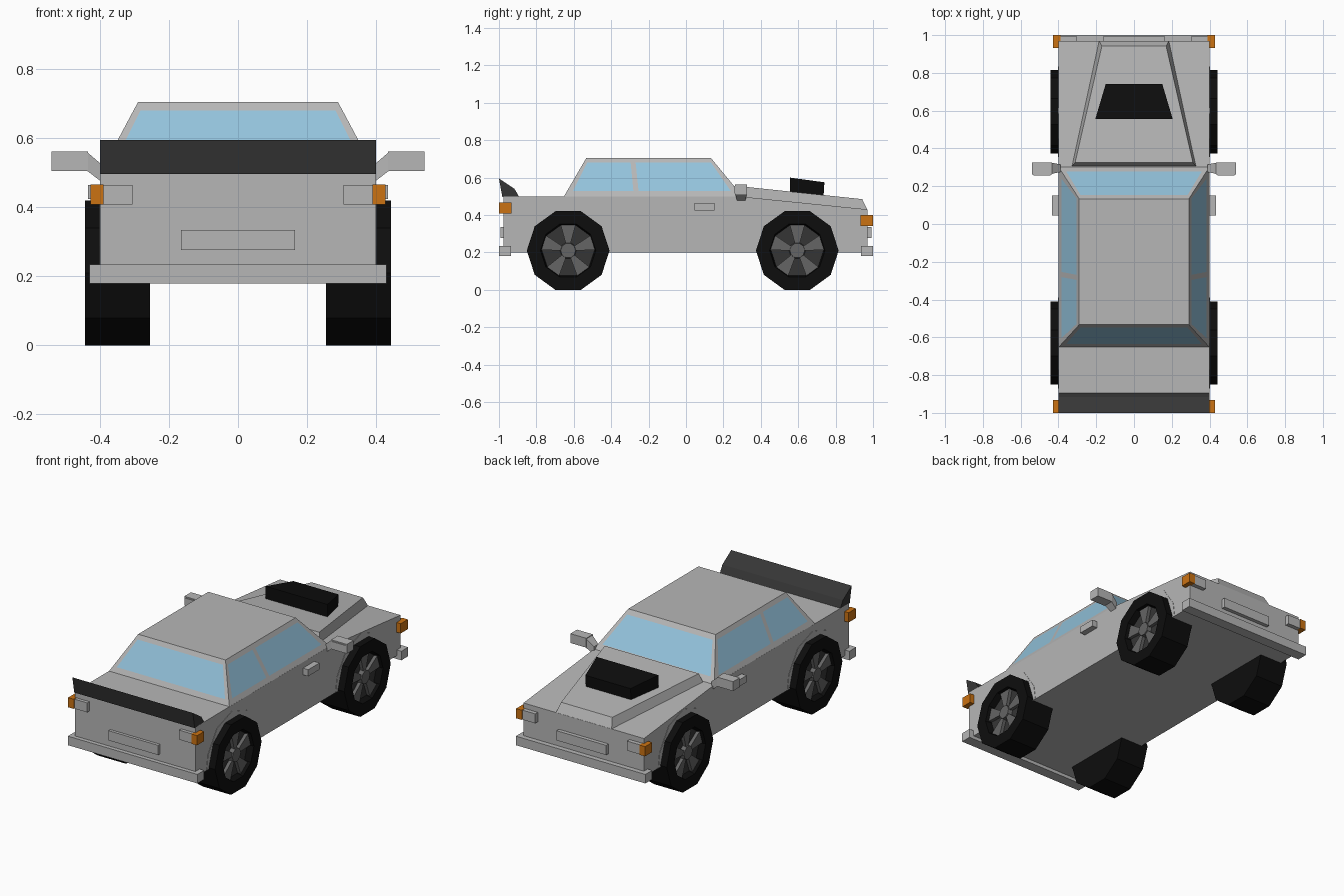
import bpy, bmesh, math
from mathutils import Vector

if "Cube" in bpy.data.objects:
    bpy.data.objects.remove(bpy.data.objects["Cube"])


def material(name, rgb):
    m = bpy.data.materials.new(name)
    m.diffuse_color = (*rgb, 1)
    m.use_nodes = True
    m.node_tree.nodes["Principled BSDF"].inputs["Base Color"].default_value = m.diffuse_color
    return m


GREY = material("body_grey", (0.47, 0.47, 0.47))
GLASS = material("window_blue", (0.29, 0.54, 0.71))
BLACK = material("rubber_black", (0.004, 0.004, 0.004))
DARK = material("trim_dark", (0.036, 0.036, 0.036))
RIM = material("rim_grey", (0.13, 0.13, 0.13))
ORANGE = material("signal_orange", (0.6, 0.17, 0.006))


def finish(name, bm, *mats, normals=True):
    if normals:
        bmesh.ops.recalc_face_normals(bm, faces=bm.faces)
    me = bpy.data.meshes.new(name)
    bm.to_mesh(me)
    bm.free()
    for m in mats:
        me.materials.append(m)
    ob = bpy.data.objects.new(name, me)
    bpy.context.collection.objects.link(ob)
    return ob


def loft(name, a, b, mat):
    """Solid between two matching outlines."""
    bm = bmesh.new()
    va, vb = [bm.verts.new(p) for p in a], [bm.verts.new(p) for p in b]
    n = len(a)
    bm.faces.new(va)
    bm.faces.new(vb)
    for i in range(n):
        j = (i + 1) % n
        bm.faces.new((va[i], va[j], vb[j], vb[i]))
    return finish(name, bm, mat)


def prism(name, yz, x0, x1, mat):
    return loft(name, [(x0, y, z) for y, z in yz], [(x1, y, z) for y, z in yz], mat)


def box(name, x0, x1, y0, y1, z0, z1, mat):
    return prism(name, [(y0, z0), (y1, z0), (y1, z1), (y0, z1)], x0, x1, mat)


# Lower body with sloping hood
prism("body", [(-.975, .2), (.97, .2), (.97, .43), (.28, .5), (-.975, .5)], -.4, .4, GREY)

# Raised hood panel and black scoop
loft("hood_bulge",
     [(-.33, .305, .49), (.33, .305, .49), (.185, .97, .428), (-.185, .97, .428)],
     [(-.312, .325, .55), (.312, .325, .55), (.17, .942, .485), (-.17, .942, .485)], GREY)
loft("hood_scoop",
     [(-.205, .555, .515), (.205, .555, .515), (.15, .735, .495), (-.15, .735, .495)],
     [(-.205, .555, .6), (.205, .555, .6), (.15, .74, .575), (-.15, .74, .575)], BLACK)

# Cabin: four gridded walls with recessed panes, and a roof
bm = bmesh.new()
X0, X1 = .4, .29
BACK, FRONT, TBACK, TFRONT = -.653, .303, -.533, .133
Z0, Z1 = .499, .705
ROWS = (0, .14, .88, 1)


def wall(bl, br, tr, tl, low, high, panes):
    """low / high are the column positions along the bottom and top edges."""
    bl, br, tr, tl = map(Vector, (bl, br, tr, tl))
    grid = []
    for v in ROWS:
        line = []
        for a, b in zip(low, high):
            p, q = bl.lerp(br, a), tl.lerp(tr, b)
            line.append(bm.verts.new(p.lerp(q, v)))
        grid.append(line)
    windows = []
    for r in range(3):
        for c in range(len(low) - 1):
            f = bm.faces.new((grid[r][c], grid[r][c + 1], grid[r + 1][c + 1], grid[r + 1][c]))
            if r == 1 and c in panes:
                windows.append(f)
    bmesh.ops.inset_individual(bm, faces=windows, thickness=.002, depth=-.014)
    for f in windows:
        f.material_index = 1


end = (0, .033, .967, 1)
low = (0, .035, .392, .421, .955, 1)
high = (0, .025, .352, .392, .975, 1)
wall((-X0, BACK, Z0), (X0, BACK, Z0), (X1, TBACK, Z1), (-X1, TBACK, Z1), end, end, [1])
wall((X0, FRONT, Z0), (-X0, FRONT, Z0), (-X1, TFRONT, Z1), (X1, TFRONT, Z1), end, end, [1])
wall((X0, BACK, Z0), (X0, FRONT, Z0), (X1, TFRONT, Z1), (X1, TBACK, Z1), low, high, [1, 3])
flip_low, flip_high = [1 - t for t in low[::-1]], [1 - t for t in high[::-1]]
wall((-X0, FRONT, Z0), (-X0, BACK, Z0), (-X1, TBACK, Z1), (-X1, TFRONT, Z1),
     flip_low, flip_high, [1, 3])
bm.faces.new([bm.verts.new(p) for p in ((-X1, TBACK, Z1), (X1, TBACK, Z1),
                                        (X1, TFRONT, Z1), (-X1, TFRONT, Z1))])
finish("cabin", bm, GREY, GLASS, normals=False)

# Spoiler
prism("spoiler", [(-1, .595), (-.982, .497), (-.892, .497), (-.917, .54)], -.4, .4, DARK)

# Bumpers, plates, lamps and indicators at both ends
for end_name, s, zl in (("rear", -1, .408), ("front", 1, .342)):
    box(end_name + "_bumper", -.43, .43, s * .935, s, .18, .234, GREY)
    box(end_name + "_plate", -.165, .165, s * .96, s * .993, .277, .335, GREY)
    for side, m in (("left", -1), ("right", 1)):
        box(f"{end_name}_{side}_lamp", m * .305, m * .392, s * .95, s * .995, zl, zl + .057, GREY)
        box(f"{end_name}_{side}_indicator", m * .39, m * .428, s * .932, s, zl, zl + .058, ORANGE)


def ring(m, x, r, n, cy, cz=.21, turn=0):
    return [Vector((m * x, cy + r * math.cos(turn + math.tau * i / n),
                    cz + r * math.sin(turn + math.tau * i / n))) for i in range(n)]


def wheel(name, m, cy):
    """Ten-sided tyre with a sunken rim, five spokes and a hub."""
    bm = bmesh.new()
    loops = [[bm.verts.new(p) for p in ring(m, x, r, 10, cy)]
             for x, r in ((.255, .221), (.443, .221), (.443, .148), (.405, .14))]
    for k in range(3):
        for i in range(10):
            j = (i + 1) % 10
            bm.faces.new((loops[k][i], loops[k][j], loops[k + 1][j], loops[k + 1][i]))
    bm.faces.new(loops[0])
    dish = bm.faces.new(loops[3])
    dish.material_index = 1
    finish(name + "_tyre", bm, BLACK, DARK)
    bm = bmesh.new()
    for k in range(5):
        a = math.pi / 2 + math.tau * k / 5
        pts = []
        for x in (.4, .425):
            for r, w in ((.035, .012), (.144, .042)):
                for t in (-w, w):
                    pts.append(bm.verts.new((m * x, cy + r * math.cos(a) - t * math.sin(a),
                                             .21 + r * math.sin(a) + t * math.cos(a))))
        for q in ((0, 1, 3, 2), (4, 5, 7, 6), (0, 1, 5, 4), (2, 3, 7, 6), (0, 2, 6, 4), (1, 3, 7, 5)):
            bm.faces.new([pts[i] for i in q])
    finish(name + "_spokes", bm, RIM)
    loft(name + "_hub", ring(m, .4, .045, 10, cy), ring(m, .432, .04, 10, cy), RIM)


for side, m in (("left", -1), ("right", 1)):
    for place, cy in (("rear", -.63), ("front", .595)):
        wheel(f"{place}_{side}_wheel", m, cy)
        # Thin wheel arch plate, flat at the sill
        arch = [(cy + .24 * math.cos(math.radians(a)), .21 + .255 * math.sin(math.radians(a)))
                for a in (18, 54, 90, 126, 162)]
        prism(f"{place}_{side}_arch", [(cy + .24, .2)] + arch + [(cy - .24, .2)],
              m * .396, m * .402, GREY)
    # Door handle
    box(side + "_handle", m * .39, m * .435, .045, .152, .425, .465, GREY)
    # Mirror: sloping arm, housing and face plate
    loft(side + "_mirror_arm",
         [(m * .39, y, z) for y, z in ((.275, .47), (.315, .47), (.315, .52), (.275, .52))],
         [(m * .437, y, z) for y, z in ((.265, .506), (.325, .506), (.325, .56), (.265, .56))], GREY)
    box(side + "_mirror", m * .435, m * .54, .262, .325, .506, .562, GREY)
    box(side + "_mirror_face", m * .442, m * .532, .258, .27, .514, .555, GREY)
